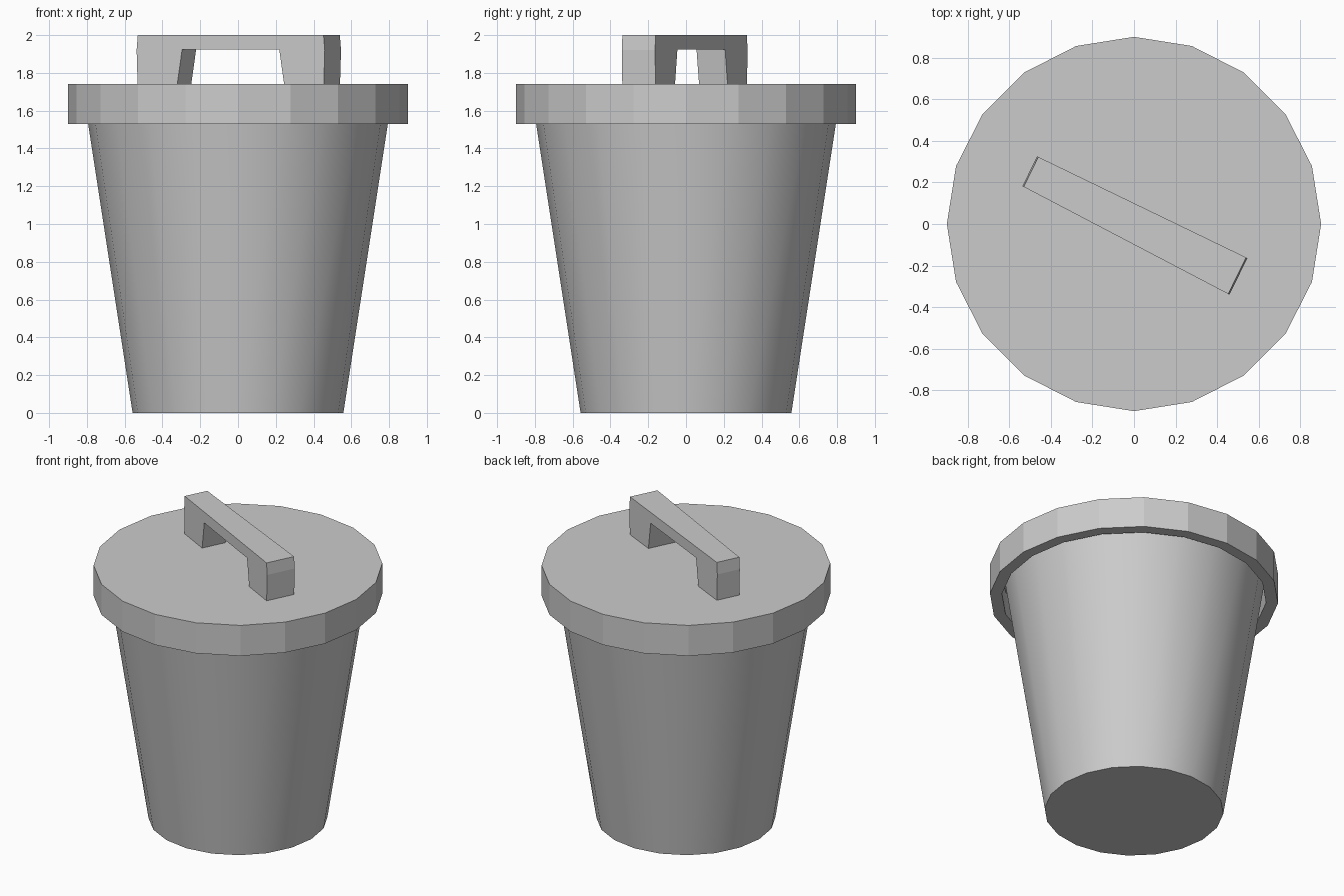
import bpy, bmesh
from math import sin, cos, tau, atan2

if "Cube" in bpy.data.objects:
    bpy.data.objects.remove(bpy.data.objects["Cube"])

SIDES = 20


def make_object(name, bm):
    bmesh.ops.recalc_face_normals(bm, faces=bm.faces)
    mesh = bpy.data.meshes.new(name)
    bm.to_mesh(mesh)
    bm.free()
    obj = bpy.data.objects.new(name, mesh)
    bpy.context.collection.objects.link(obj)
    return obj


def revolve(name, profile):
    """Turn an (r, z) profile around z and cap both ends."""
    bm = bmesh.new()
    rings = [[bm.verts.new((r * cos(tau * i / SIDES), r * sin(tau * i / SIDES), z))
              for i in range(SIDES)] for r, z in profile]
    for a, b in zip(rings, rings[1:]):
        for i in range(SIDES):
            j = (i + 1) % SIDES
            bm.faces.new((a[i], a[j], b[j], b[i]))
    bm.faces.new(rings[0])
    bm.faces.new(rings[-1])
    return make_object(name, bm)


# Tapered bin body, smooth around its wall
body = revolve("bin_body", [(0.558, 0), (0.815, 1.67)])
bpy.context.view_layer.objects.active = body
body.select_set(True)
bpy.ops.object.shade_smooth_by_angle(angle=0.6)

# Faceted lid: hollow underneath, with a rim hanging over the body
revolve("lid", [(0.825, 1.69), (0.825, 1.53), (0.9, 1.53), (0.9, 1.74)])

# Handle: arch profile (length, z) extruded across, a little wider at one end
half = [(0.29, 1.925), (0.32, 1.735), (0.556, 1.735), (0.562, 1.92), (0.555, 2.0)]
arch = half + [(-u, z) for u, z in reversed(half)]
bm = bmesh.new()
front = [bm.verts.new((u, -0.088 - 0.027 * u, z)) for u, z in arch]
back = [bm.verts.new((u, 0.09 + 0.005 * u, z)) for u, z in arch]
n = len(arch)
bm.faces.new(front)
bm.faces.new(back)
for i in range(n):
    j = (i + 1) % n
    bm.faces.new((front[i], front[j], back[j], back[i]))
handle = make_object("lid_handle", bm)
handle.rotation_euler.z = atan2(-0.49, 1.0)
